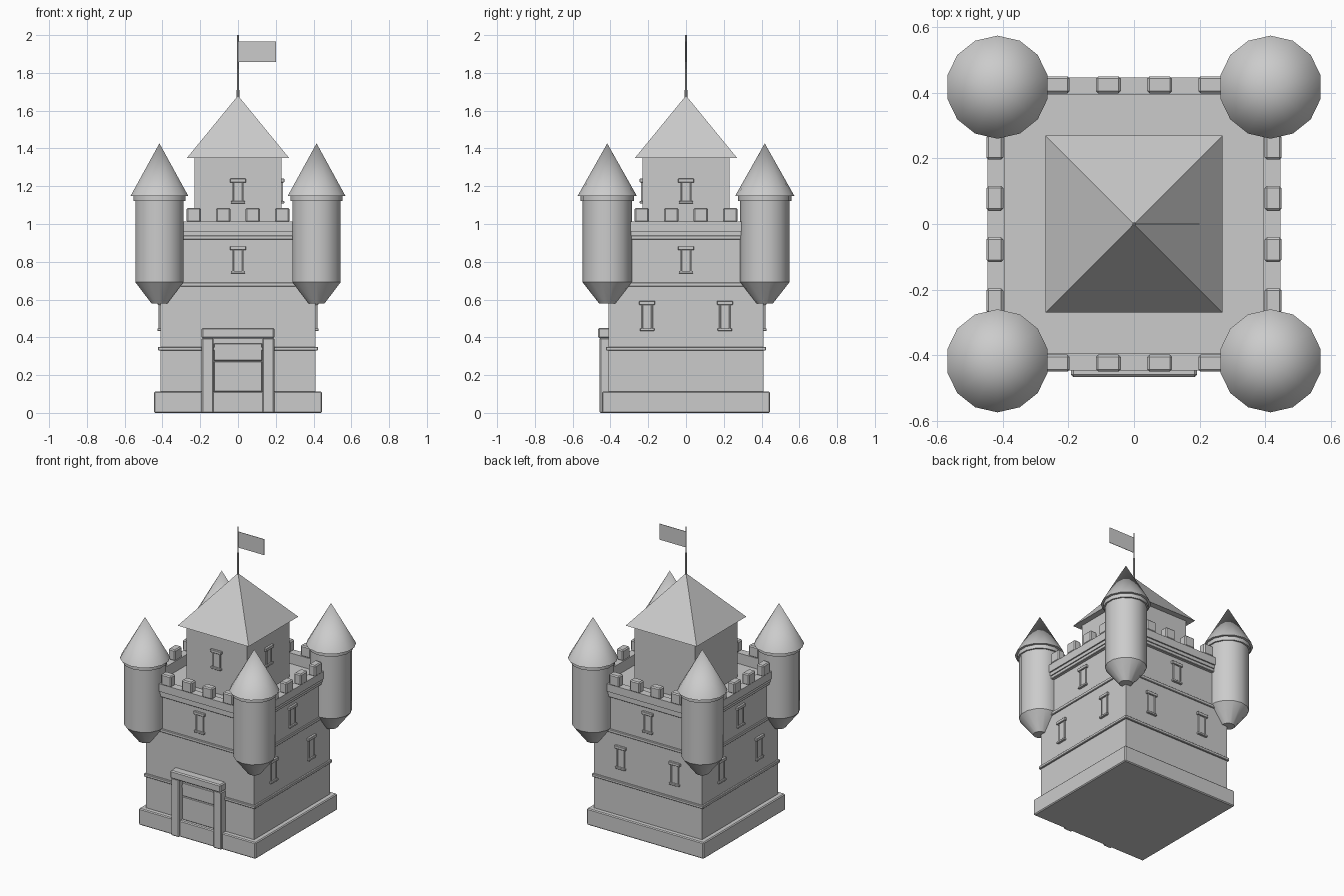
import bpy, bmesh, math
from mathutils import Matrix, Vector

if "Cube" in bpy.data.objects:
    bpy.data.objects.remove(bpy.data.objects["Cube"])

SIDES = 14


def make(name, bm, bevel=0.0, smooth=False):
    bmesh.ops.recalc_face_normals(bm, faces=bm.faces)
    me = bpy.data.meshes.new(name)
    bm.to_mesh(me)
    bm.free()
    ob = bpy.data.objects.new(name, me)
    bpy.context.collection.objects.link(ob)
    if bevel:
        m = ob.modifiers.new("Bevel", 'BEVEL')
        m.width, m.segments = bevel, 1
    if smooth:
        bpy.ops.object.select_all(action='DESELECT')
        ob.select_set(True)
        bpy.context.view_layer.objects.active = ob
        bpy.ops.object.shade_smooth_by_angle(angle=math.radians(32))
    return ob


def add_box(bm, lo, hi, turn=0):
    """Box from corner to corner, then turned in quarter turns about z."""
    lo, hi = Vector(lo), Vector(hi)
    mat = (Matrix.Rotation(turn * math.pi / 2, 4, 'Z')
           @ Matrix.Translation((lo + hi) / 2)
           @ Matrix.Diagonal((*(hi - lo), 1)))
    bmesh.ops.create_cube(bm, size=1, matrix=mat)


def boxes(name, items, bevel=0.0, turns=(0,)):
    bm = bmesh.new()
    for t in turns:
        for lo, hi in items:
            add_box(bm, lo, hi, t)
    return make(name, bm, bevel)


def slab(name, half, z0, z1, bevel=0.0):
    return boxes(name, [((-half, -half, z0), (half, half, z1))], bevel)


def lathe(name, profile, x, y, sides=SIDES, smooth=True):
    """Closed solid of revolution from (radius, z) points."""
    bm = bmesh.new()
    rings = []
    for r, z in profile:
        if r == 0:
            rings.append([bm.verts.new((x, y, z))])
        else:
            rings.append([bm.verts.new((x + r * math.sin(a), y + r * math.cos(a), z))
                          for a in (2 * math.pi * i / sides for i in range(sides))])
    for a, b in zip(rings, rings[1:]):
        for i in range(sides):
            j = (i + 1) % sides
            if len(b) == 1:
                bm.faces.new((a[i], a[j], b[0]))
            else:
                bm.faces.new((a[i], a[j], b[j], b[i]))
    for ring in (rings[0], rings[-1]):
        if len(ring) > 1:
            bm.faces.new(ring)
    return make(name, bm, smooth=smooth)


def window(name, wall, u, z0, z1, turn):
    """Narrow window with pane, jambs, sill and lintel on a wall."""
    o = wall + 0.009
    p = wall + 0.015
    i = wall - 0.01
    boxes(name + "_pane", [((u - .024, -wall - .004, z0 + .01), (u + .024, -i, z1 - .01))], 0, (turn,))
    boxes(name + "_frame", [
        ((u - .03, -o, z0 + .01), (u - .021, -i, z1 - .015)),
        ((u + .021, -o, z0 + .01), (u + .03, -i, z1 - .015)),
        ((u - .038, -p, z0), (u + .038, -i, z0 + .014)),
        ((u - .042, -p, z1 - .02), (u + .042, -i, z1))], 0.002, (turn,))


# Main body, plinth and string courses
slab("plinth", 0.445, 0, 0.113, 0.006)
slab("main_body", 0.411, 0.05, 0.93)
slab("lower_band", 0.423, 0.33, 0.35, 0.003)
slab("upper_band", 0.42, 0.668, 0.69, 0.003)
slab("cornice", 0.432, 0.917, 0.94, 0.003)

# Parapet wall and battlements on all four sides
T = (0, 1, 2, 3)
boxes("parapet", [((-.447, -.447, .96), (.447, -.395, 1.013)),
                  ((-.438, -.438, .938), (.438, -.395, .962))], 0, T)
boxes("merlons", [((c - .038, -.45, 1.01), (c + .038, -.398, 1.086))
                  for c in (-.234, -.078, .078, .234)], 0.007, T)

# Central keep with pyramid roof
slab("keep", 0.23, 0.92, 1.36)
bm = bmesh.new()
bmesh.ops.create_cone(bm, cap_ends=True, segments=4, radius1=0.27 * math.sqrt(2), radius2=0, depth=0.33,
                      matrix=Matrix.Translation((0, 0, 1.515)) @ Matrix.Rotation(math.pi / 4, 4, 'Z'))
make("keep_roof", bm)

# Flag
lathe("flag_pole", [(0.007, 1.64), (0.006, 1.82), (0.004, 1.821), (0.004, 2.0)], 0, 0, 8)
boxes("flag", [((0, -.0015, 1.858), (0.2, .0015, 1.967))])

# Corner turrets
for n, (sx, sy) in enumerate(((-1, -1), (1, -1), (-1, 1), (1, 1))):
    x, y = sx * 0.416, sy * 0.417
    lathe(f"turret_{n}", [(0.042, 0.578), (0.131, 0.692), (0.131, 1.15)], x, y)
    lathe(f"turret_ring_{n}", [(0.141, 1.122), (0.141, 1.148)], x, y)
    lathe(f"turret_roof_{n}", [(0.157, 1.148), (0, 1.427)], x, y)

# Doorway: posts, lintel and planked door
boxes("door_posts", [((-.192, -.457, 0), (-.13, -.40, .397)),
                     ((.13, -.457, 0), (.192, -.40, .397))], 0.006)
boxes("door_lintel", [((-.192, -.466, .395), (.192, -.40, .45))], 0.007)
boxes("door_planks", [((-.128, -.424, .113), (.128, -.40, .273)),
                      ((-.128, -.424, .275), (.128, -.40, .368))], 0.004)

# Windows: one high on every wall, pairs lower on all but the front
for t in T:
    window(f"high_window_{t}", 0.411, 0, 0.738, 0.882, t)
    if t:
        for u in (-.206, .206):
            window(f"low_window_{t}", 0.411, u, 0.434, 0.592, t)
for t in (0, 1):
    window(f"keep_window_{t}", 0.23, 0, 1.108, 1.24, t)
